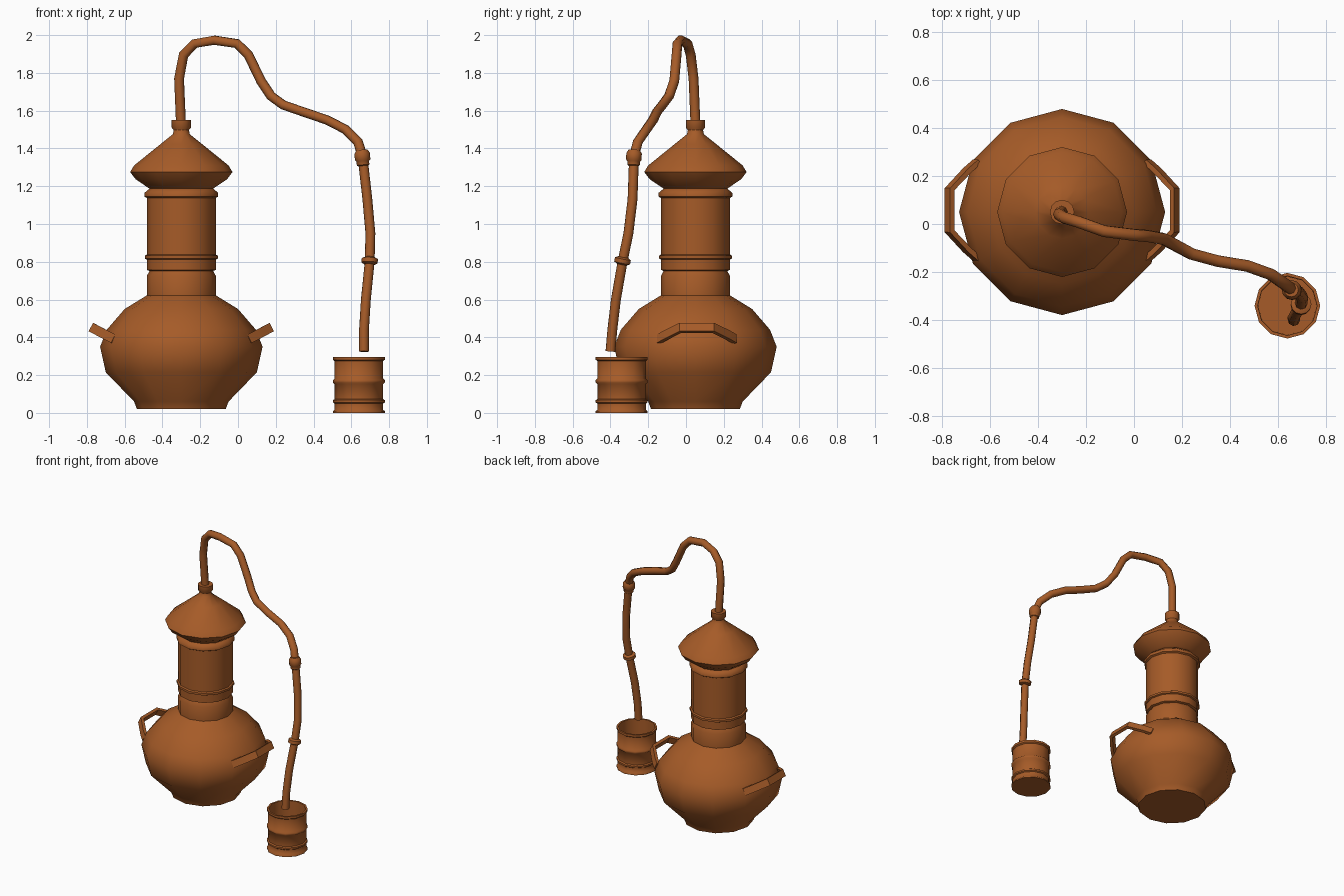
import bpy, bmesh, math
from mathutils import Vector, Matrix

copper = bpy.data.materials.new("copper")
copper.diffuse_color = (0.38, 0.105, 0.021, 1)
SIDES = 12
STILL = Vector((-0.30, 0.05, 0))


def finish(name, bm, angle=50, recalc=True):
    if recalc:
        bmesh.ops.recalc_face_normals(bm, faces=bm.faces)
    me = bpy.data.meshes.new(name)
    bm.to_mesh(me)
    bm.free()
    me.materials.append(copper)
    ob = bpy.data.objects.new(name, me)
    bpy.context.collection.objects.link(ob)
    bpy.ops.object.select_all(action='DESELECT')
    ob.select_set(True)
    bpy.context.view_layer.objects.active = ob
    bpy.ops.object.shade_smooth_by_angle(angle=math.radians(angle))
    return ob


def bridge(bm, rings, cap_start=True, cap_end=True):
    n = len(rings[0])
    for a, b in zip(rings, rings[1:]):
        for i in range(n):
            j = (i + 1) % n
            bm.faces.new((a[i], a[j], b[j], b[i]))
    if cap_start:
        bm.faces.new(rings[0][::-1])
    if cap_end:
        bm.faces.new(rings[-1])


def lathe(name, profile, origin, axis=(0, 0, 1), sides=SIDES, cap_end=True):
    """Turn (radius, height) pairs around an axis through origin."""
    bm = bmesh.new()
    rot = Vector((0, 0, 1)).rotation_difference(Vector(axis)).to_matrix()
    rings = []
    for r, h in profile:
        rings.append([bm.verts.new(Vector(origin) + rot @ Vector((
            r * math.cos(math.tau * i / sides), r * math.sin(math.tau * i / sides), h)))
            for i in range(sides)])
    bridge(bm, rings, True, cap_end)
    return finish(name, bm, recalc=cap_end)


def sweep(name, path, section, normal, angle=50):
    """Carry a flat section along a path without twisting."""
    bm = bmesh.new()
    pts = [Vector(p) for p in path]
    n = Vector(normal)
    rings = []
    for i, p in enumerate(pts):
        t = Vector()
        if i > 0:
            t += (p - pts[i - 1]).normalized()
        if i < len(pts) - 1:
            t += (pts[i + 1] - p).normalized()
        t.normalize()
        n = (n - t * n.dot(t)).normalized()
        b = t.cross(n)
        rings.append([bm.verts.new(p + n * u + b * v) for u, v in section])
    bridge(bm, rings)
    return finish(name, bm, angle)


# Pot, column and hat share one axis
lathe("pot", [(0.235, 0.02), (0.25, 0.06), (0.40, 0.215), (0.43, 0.35), (0.395, 0.44),
              (0.30, 0.55), (0.183, 0.622), (0.183, 0.725), (0.165, 0.757)], STILL)
lathe("column", [(0.165, 0.75), (0.183, 0.757), (0.183, 0.812), (0.193, 0.817), (0.193, 0.832),
                 (0.183, 0.838), (0.183, 1.138), (0.195, 1.145), (0.195, 1.165),
                 (0.165, 1.19)], STILL)
lathe("hat", [(0.165, 1.185), (0.18, 1.195), (0.242, 1.237), (0.271, 1.275), (0.25, 1.31),
              (0.11, 1.423), (0.045, 1.475), (0.04, 1.497)], STILL)
lathe("hat_collar", [(0.04, 1.47), (0.04, 1.497), (0.051, 1.51), (0.051, 1.55), (0.03, 1.55)], STILL)

# Bent strap handles, mirrored across the pot
strap = [(0.025, 0.011), (-0.025, 0.011), (-0.025, -0.011), (0.025, -0.011)]
for side, name in ((1, "handle_right"), (-1, "handle_left")):
    path = [(0.055, -0.145, 0.39), (0.095, -0.11, 0.41), (0.17, -0.03, 0.45),
            (0.17, 0.145, 0.45), (0.095, 0.225, 0.41), (0.055, 0.26, 0.39)]
    path = [(STILL.x + side * (x - STILL.x), y, z) for x, y, z in path]
    sweep(name, path, strap, (-0.45 * side, 0, 0.9), 30)

# Long vapour pipe
circle = [(0.026 * math.cos(math.tau * i / 8), 0.026 * math.sin(math.tau * i / 8)) for i in range(8)]
pipe = [(-0.302, 0.05, 1.53), (-0.312, 0.04, 1.77), (-0.288, 0.025, 1.895),
        (-0.23, 0.008, 1.955), (-0.125, -0.03, 1.973), (-0.005, -0.045, 1.955),
        (0.055, -0.05, 1.895), (0.122, -0.062, 1.757), (0.175, -0.09, 1.677),
        (0.24, -0.125, 1.63), (0.35, -0.155, 1.592), (0.473, -0.175, 1.55),
        (0.57, -0.21, 1.50), (0.635, -0.255, 1.435), (0.659, -0.275, 1.36),
        (0.685, -0.283, 1.13), (0.701, -0.305, 0.95), (0.697, -0.336, 0.80),
        (0.677, -0.371, 0.60), (0.667, -0.39, 0.44), (0.667, -0.40, 0.325)]
sweep("vapour_pipe", pipe, circle, (1, 0, 0), 60)

# Pipe joints
lathe("upper_joint", [(0.026, -0.045), (0.033, -0.04), (0.034, -0.02), (0.041, -0.012),
                      (0.041, 0.022), (0.03, 0.04)], (0.659, -0.276, 1.352), (-0.08, 0.05, 1))
lathe("lower_joint", [(0.026, -0.02), (0.043, -0.011), (0.043, 0.011), (0.026, 0.02)],
      (0.697, -0.336, 0.805), (0.05, 0.2, 1))

# Open collecting cup
lathe("collecting_cup", [(0.137, 0.003), (0.137, 0.012), (0.128, 0.02), (0.128, 0.052),
                         (0.137, 0.058), (0.137, 0.07), (0.128, 0.076), (0.128, 0.155),
                         (0.137, 0.163), (0.137, 0.177), (0.128, 0.185), (0.128, 0.277),
                         (0.137, 0.284), (0.137, 0.30), (0.124, 0.30), (0.122, 0.02)],
      (0.64, -0.341, -0.003))
